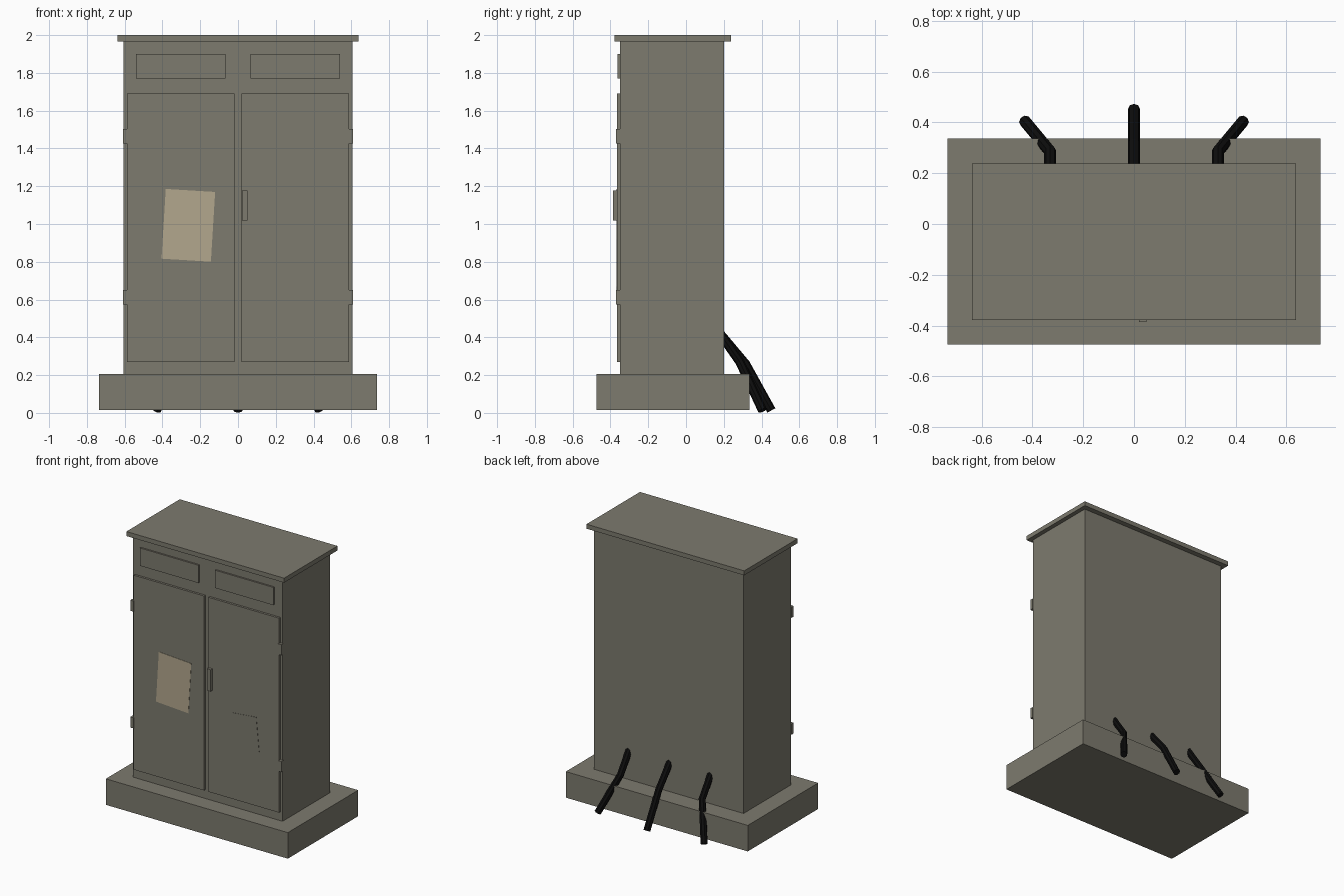
import bpy
import bmesh
from math import radians
from mathutils import Matrix, Vector

if "Cube" in bpy.data.objects:
    bpy.data.objects.remove(bpy.data.objects["Cube"])


def material(name, rgb, roughness=0.8):
    mat = bpy.data.materials.new(name)
    mat.use_nodes = True
    mat.diffuse_color = (*rgb, 1)
    bsdf = next(n for n in mat.node_tree.nodes if n.type == 'BSDF_PRINCIPLED')
    bsdf.inputs["Base Color"].default_value = (*rgb, 1)
    bsdf.inputs["Roughness"].default_value = roughness
    return mat


METAL = material("grey_green_metal", (0.205, 0.196, 0.156))
PAPER = material("old_paper", (0.45, 0.39, 0.27))
RUBBER = material("black_rubber", (0.004, 0.004, 0.004))


def box(name, x, y, z, mat=METAL, tilt=0):
    """Box from (min, max) ranges, optionally tilted in the front plane."""
    mesh = bpy.data.meshes.new(name)
    bm = bmesh.new()
    bmesh.ops.create_cube(bm, size=1)
    size = [b - a for a, b in (x, y, z)]
    bmesh.ops.scale(bm, vec=size, verts=bm.verts)
    bmesh.ops.rotate(bm, matrix=Matrix.Rotation(radians(tilt), 3, 'Y'), verts=bm.verts)
    bm.to_mesh(mesh)
    bm.free()
    mesh.materials.append(mat)
    obj = bpy.data.objects.new(name, mesh)
    obj.location = Vector([(a + b) / 2 for a, b in (x, y, z)])
    bpy.context.collection.objects.link(obj)
    return obj


def cable(name, points, radius=0.024):
    """Eight-sided tube along a bent path, turned into a mesh."""
    curve = bpy.data.curves.new(name + "_path", 'CURVE')
    curve.dimensions = '3D'
    curve.bevel_depth = radius
    curve.bevel_resolution = 2
    curve.use_fill_caps = True
    spline = curve.splines.new('POLY')
    spline.points.add(len(points) - 1)
    for point, co in zip(spline.points, points):
        point.co = (*co, 1)
    spline.use_smooth = False
    helper = bpy.data.objects.new(name + "_path", curve)
    bpy.context.collection.objects.link(helper)
    graph = bpy.context.evaluated_depsgraph_get()
    mesh = bpy.data.meshes.new_from_object(helper.evaluated_get(graph))
    bpy.data.objects.remove(helper)
    mesh.materials.clear()
    mesh.materials.append(RUBBER)
    obj = bpy.data.objects.new(name, mesh)
    bpy.context.collection.objects.link(obj)


# Plinth, cabinet and roof
FRONT, DOOR = -0.35, -0.366
box("plinth", (-0.735, 0.735), (-0.475, 0.337), (0.015, 0.205))
box("cabinet_body", (-0.605, 0.605), (FRONT, 0.2), (0.2, 1.97))
box("roof_slab", (-0.637, 0.637), (-0.378, 0.238), (1.967, 2.0))

# Doors, hinges and vent panels on each side
for side, s in (("right", -1), ("left", 1)):
    def span(a, b):
        return tuple(sorted((s * a, s * b)))
    box(side + "_door", span(0.018, 0.587), (DOOR, FRONT), (0.27, 1.69))
    box(side + "_vent_panel", span(0.066, 0.539), (-0.362, FRONT), (1.77, 1.9))
    for level, z in (("lower", 0.612), ("upper", 1.465)):
        box(f"{side}_{level}_hinge", span(0.583, 0.61), (-0.371, -0.347),
            (z - 0.039, z + 0.039))

# Handle and notices
box("door_handle", (0.02, 0.05), (-0.386, DOOR), (1.018, 1.177))
box("paper_notice", (-0.394, -0.132), (DOOR - 0.002, DOOR), (0.808, 1.178), PAPER, 3.5)
box("faded_notice", (0.227, 0.417), (DOOR - 0.002, DOOR), (0.66, 0.91), METAL, -5.5)

# Cables running from the back wall to the ground
cable("middle_cable", [(0, 0.18, 0.42), (0, 0.315, 0.26), (0, 0.452, 0.013)])
for side, s in (("right", -1), ("left", 1)):
    cable(side + "_cable", [(s * 0.33, 0.18, 0.42), (s * 0.33, 0.285, 0.27),
                            (s * 0.43, 0.405, 0.013)])
